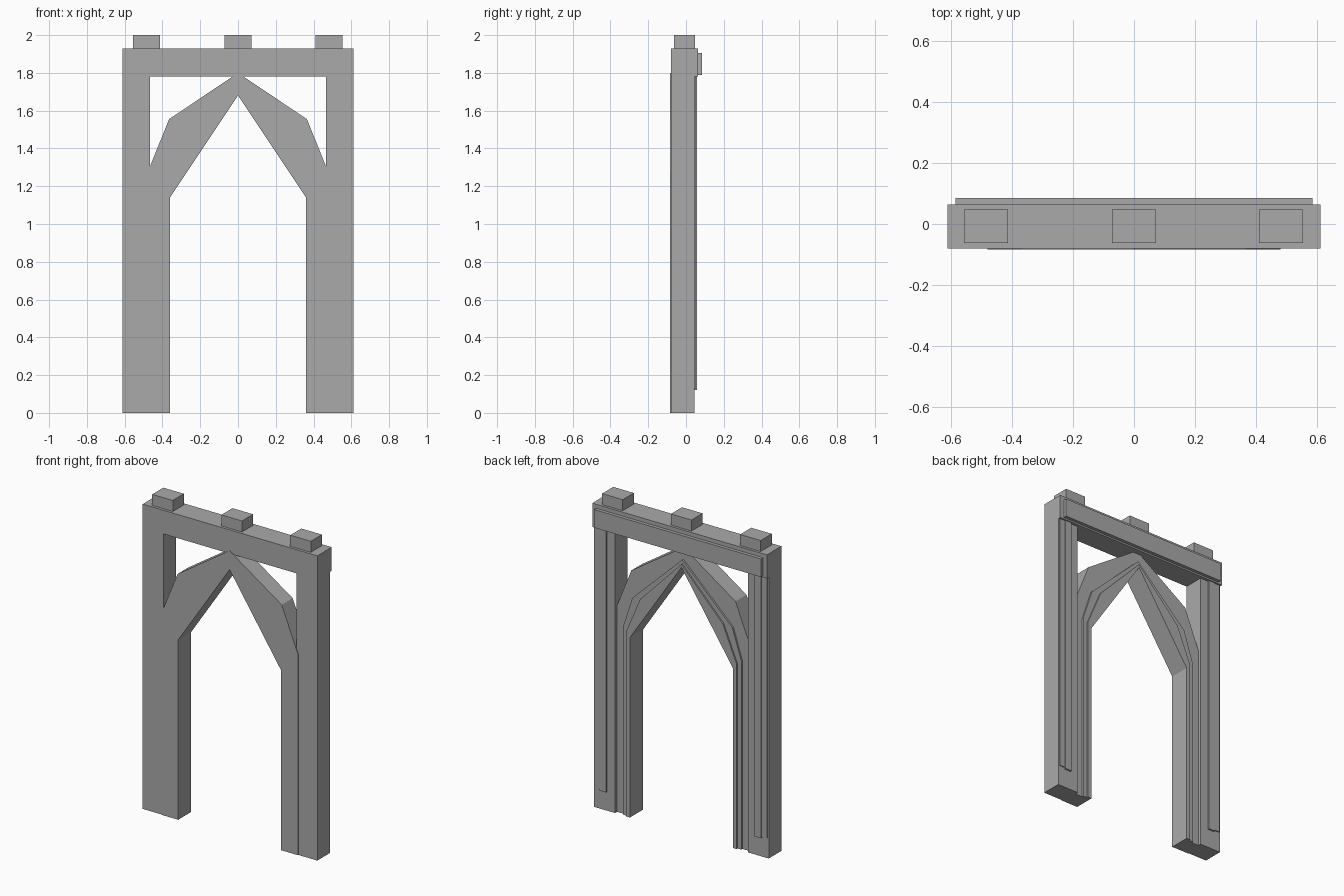
import bpy, bmesh

if "Cube" in bpy.data.objects:
    bpy.data.objects.remove(bpy.data.objects["Cube"])

stone = bpy.data.materials.new("grey stone")
stone.diffuse_color = (0.4, 0.4, 0.4, 1)
stone.use_nodes = True
stone.node_tree.nodes["Principled BSDF"].inputs["Base Color"].default_value = stone.diffuse_color


def prism(name, outline, y0, y1):
    """Extrude an x,z outline from y0 to y1."""
    bm = bmesh.new()
    face = bm.faces.new([bm.verts.new((x, y0, z)) for x, z in outline])
    ext = bmesh.ops.extrude_face_region(bm, geom=[face])
    moved = [v for v in ext["geom"] if isinstance(v, bmesh.types.BMVert)]
    bmesh.ops.translate(bm, verts=moved, vec=(0, y1 - y0, 0))
    bmesh.ops.recalc_face_normals(bm, faces=bm.faces)
    mesh = bpy.data.meshes.new(name)
    bm.to_mesh(mesh)
    bm.free()
    mesh.materials.append(stone)
    obj = bpy.data.objects.new(name, mesh)
    bpy.context.collection.objects.link(obj)
    return obj


def box(name, x0, x1, y0, y1, z0, z1):
    return prism(name, [(x0, z0), (x1, z0), (x1, z1), (x0, z1)], y0, y1)


def arch(name, outer, y0, y1):
    """Symmetric arch: right outer contour up to the apex, shared inner contour."""
    inner = [(0, 1.68), (0.36, 1.14), (0.36, 0)]
    left_outer = [(-x, z) for x, z in outer[-2::-1]]
    left_inner = [(-x, z) for x, z in inner[:0:-1]]
    prism(name, outer + left_outer + left_inner + inner, y0, y1)


# Posts with two raised strips on the back
for side, s in (("left", -1), ("right", 1)):
    def span(a, b):
        return sorted((s * a, s * b))
    box(side + "_post", *span(0.465, 0.612), -0.08, 0.046, 0, 1.78)
    box(side + "_outer_strip", *span(0.565, 0.603), 0.04, 0.052, 0.13, 1.78)
    box(side + "_inner_strip", *span(0.52, 0.565), 0.04, 0.057, 0.12, 1.78)

# Pointed arch, stepped towards the opening on the back
arch("arch_body", [(0.48, 0), (0.48, 1.27), (0.365, 1.555), (0, 1.80)], -0.084, 0.026)
arch("arch_middle_rib", [(0.415, 0), (0.415, 1.19), (0.35, 1.39), (0, 1.725)], 0.02, 0.037)
arch("arch_inner_rib", [(0.387, 0), (0.387, 1.17), (0.29, 1.40), (0, 1.70)], 0.03, 0.046)

# Lintel and its back band
box("lintel", -0.612, 0.612, -0.08, 0.064, 1.78, 1.93)
box("lintel_band", -0.585, 0.585, 0.06, 0.085, 1.79, 1.905)

# Blocks on top
for name, x in (("left_block", -0.485), ("middle_block", 0), ("right_block", 0.482)):
    box(name, x - 0.072, x + 0.072, -0.063, 0.048, 1.93, 2.0)
